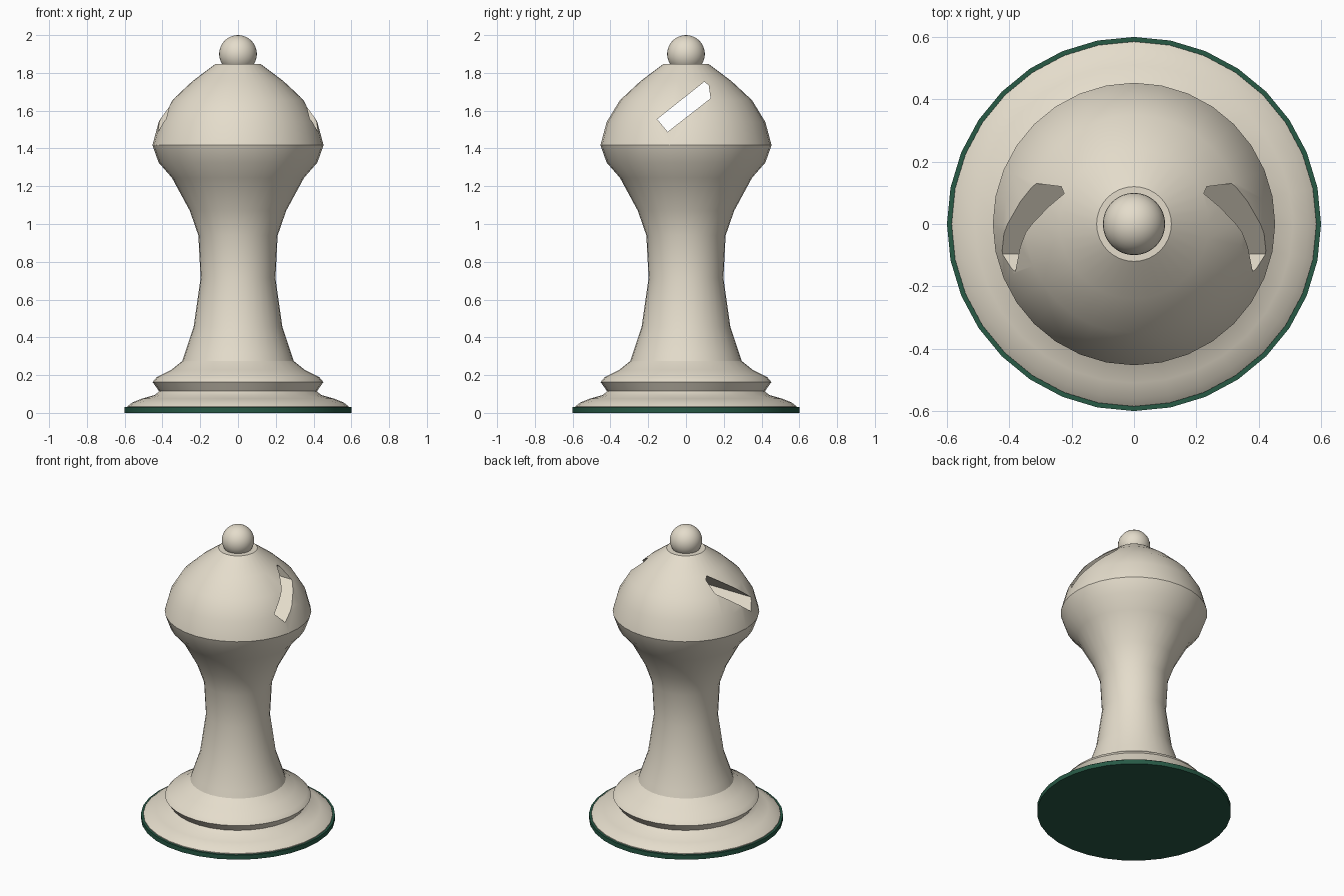
import bpy, bmesh, math

if "Cube" in bpy.data.objects:
    bpy.data.objects.remove(bpy.data.objects["Cube"])

SIDES = 32


def material(name, color):
    mat = bpy.data.materials.new(name)
    mat.diffuse_color = color
    mat.use_nodes = True
    mat.node_tree.nodes["Principled BSDF"].inputs["Base Color"].default_value = mat.diffuse_color
    return mat


def add_object(name, bm, mat=None):
    bmesh.ops.recalc_face_normals(bm, faces=bm.faces)
    mesh = bpy.data.meshes.new(name)
    bm.to_mesh(mesh)
    bm.free()
    obj = bpy.data.objects.new(name, mesh)
    bpy.context.collection.objects.link(obj)
    if mat:
        mesh.materials.append(mat)
    return obj


def select(obj):
    bpy.ops.object.select_all(action='DESELECT')
    obj.select_set(True)
    bpy.context.view_layer.objects.active = obj


def smooth(obj):
    select(obj)
    bpy.ops.object.shade_smooth_by_angle(angle=math.radians(30))


def lathe(name, profile, mat):
    """Closed turned solid from (radius, height) points, bottom to top."""
    bm = bmesh.new()
    rings = []
    for r, z in profile:
        rings.append([bm.verts.new((r * math.cos(math.tau * i / SIDES),
                                    r * math.sin(math.tau * i / SIDES), z))
                      for i in range(SIDES)])
    for low, high in zip(rings, rings[1:]):
        for i in range(SIDES):
            j = (i + 1) % SIDES
            bm.faces.new((low[i], low[j], high[j], high[i]))
    bm.faces.new(rings[0][::-1])
    bm.faces.new(rings[-1])
    return add_object(name, bm, mat)


ivory = material("ivory", (0.78, 0.72, 0.60, 1))
green = material("green_felt", (0.02, 0.10, 0.06, 1))

# Felt disc under the base
smooth(lathe("felt_pad", [(0.6, 0), (0.6, 0.03)], green))

# Turned body: foot, collar, stem and mitre head
body = lathe("body", [
    (0.585, 0.02), (0.585, 0.035), (0.56, 0.055), (0.51, 0.075), (0.44, 0.095),
    (0.418, 0.115), (0.452, 0.163), (0.43, 0.19), (0.355, 0.227),
    (0.295, 0.275), (0.28, 0.32), (0.235, 0.455), (0.198, 0.715),
    (0.21, 0.94), (0.255, 1.07), (0.35, 1.245), (0.42, 1.325),
    (0.453, 1.417), (0.42, 1.54), (0.35, 1.655), (0.24, 1.757),
    (0.12, 1.847)], ivory)

# Slanted slot cut right through the head from side to side
outline = [(-0.153, 1.555), (-0.097, 1.488), (0.13, 1.665),
           (0.12, 1.735), (0.097, 1.753)]
bm = bmesh.new()
face = bm.faces.new([bm.verts.new((-0.7, y, z)) for y, z in outline])
side = bmesh.ops.extrude_face_region(bm, geom=[face])
bmesh.ops.translate(bm, vec=(1.4, 0, 0), verts=[
    v for v in side["geom"] if isinstance(v, bmesh.types.BMVert)])
cutter = add_object("slot_cutter", bm, ivory)
cutter.hide_render = True

cut = body.modifiers.new("slot", 'BOOLEAN')
cut.operation = 'DIFFERENCE'
cut.solver = 'EXACT'
cut.object = cutter
select(body)
bpy.ops.object.modifier_apply(modifier="slot")
bpy.data.objects.remove(cutter)
smooth(body)

# Ball finial
bm = bmesh.new()
bmesh.ops.create_uvsphere(bm, u_segments=SIDES, v_segments=16, radius=0.1)
bmesh.ops.translate(bm, vec=(0, 0, 1.9), verts=bm.verts)
smooth(add_object("finial", bm, ivory))
